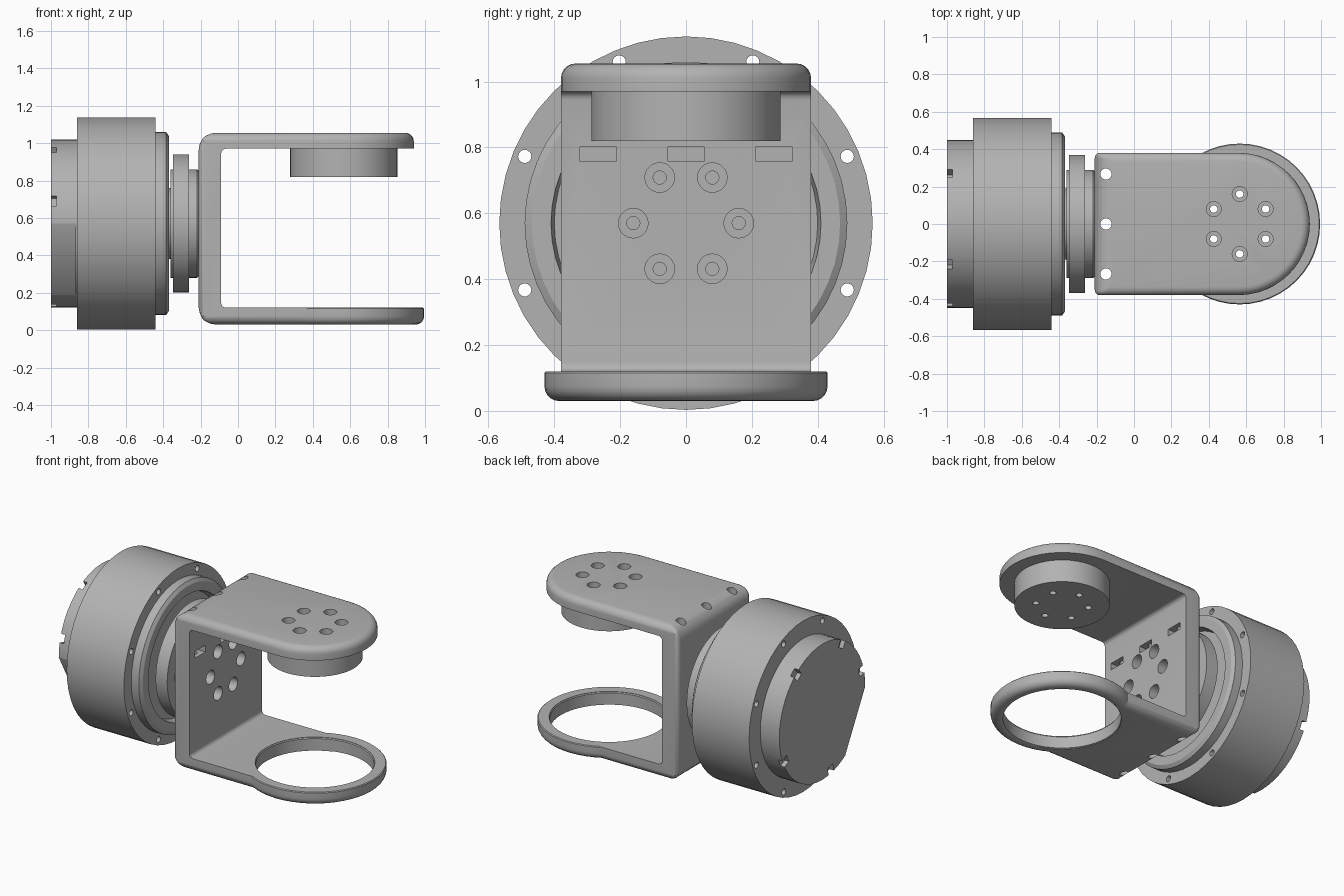
import bpy, bmesh, math
from mathutils import Matrix, Vector

if "Cube" in bpy.data.objects:
    bpy.data.objects.remove(bpy.data.objects["Cube"])

GREY = bpy.data.materials.new("light grey")
GREY.diffuse_color = (0.45, 0.45, 0.45, 1)
GREY.use_nodes = True
GREY.node_tree.nodes["Principled BSDF"].inputs["Base Color"].default_value = GREY.diffuse_color
MZ = 0.57          # height of the motor axis
HX = 0.565         # x position of the hinge axis


def make(name, bm):
    bmesh.ops.recalc_face_normals(bm, faces=bm.faces)
    me = bpy.data.meshes.new(name)
    bm.to_mesh(me)
    bm.free()
    me.materials.append(GREY)
    ob = bpy.data.objects.new(name, me)
    bpy.context.collection.objects.link(ob)
    return ob


def lathe(name, profile, axis, centre, n=48, closed=False):
    """Turn (position, radius) points round the X or Z axis."""
    bm = bmesh.new()
    c = Vector(centre)
    rings = []
    for t, r in profile:
        ring = []
        for i in range(n):
            a = 2 * math.pi * i / n
            u, v = r * math.cos(a), r * math.sin(a)
            ring.append(bm.verts.new(c + Vector((t, u, v) if axis == 'X' else (u, v, t))))
        rings.append(ring)
    pairs = list(zip(rings, rings[1:]))
    if closed:
        pairs.append((rings[-1], rings[0]))
    else:
        bm.faces.new(rings[0])
        bm.faces.new(rings[-1])
    for a, b in pairs:
        for i in range(n):
            j = (i + 1) % n
            bm.faces.new((a[i], a[j], b[j], b[i]))
    return make(name, bm)


def box(name, centre, size, rot=None):
    bm = bmesh.new()
    m = Matrix.Translation(centre) @ (rot or Matrix()) @ Matrix.Diagonal((*size, 1))
    bmesh.ops.create_cube(bm, size=1, matrix=m)
    return make(name, bm)


def rod(axis, centre, r, a, b, n=20):
    return lathe("cutter", [(a, r), (b, r)], axis, centre, n)


def bake(ob):
    dg = bpy.context.evaluated_depsgraph_get()
    me = bpy.data.meshes.new_from_object(ob.evaluated_get(dg))
    ob.modifiers.clear()
    ob.data = me


def cut(ob, cutters):
    for c in cutters:
        m = ob.modifiers.new("cut", 'BOOLEAN')
        m.operation, m.solver, m.object = 'DIFFERENCE', 'EXACT', c
        bake(ob)
        bpy.data.objects.remove(c)


def ring_points(count, r, start=0.0):
    return [(r * math.cos(start + 2 * math.pi * i / count),
             r * math.sin(start + 2 * math.pi * i / count)) for i in range(count)]


# Motor body with a stepped, recessed front flange
body = lathe("motor_body", [(-0.86, 0.567), (-0.44, 0.567), (-0.44, 0.49), (-0.385, 0.49),
                            (-0.37, 0.468), (-0.37, 0.41), (-0.42, 0.40)], 'X', (0, 0, MZ))
cut(body, [rod('X', (0, u, MZ + v), 0.02, -0.9, -0.4, 16)
           for u, v in ring_points(8, 0.53, math.pi / 8)])

# Rear cap with one flat side and edge notches
cap = lathe("motor_rear_cap", [(-1.0, 0.45), (-0.85, 0.45)], 'X', (0, 0, MZ))


def radial_box(deg, r, size, x):
    # angle measured upward from the front (-y) direction
    a = math.radians(180 - deg)
    return box("cutter", (x, r * math.cos(a), MZ + r * math.sin(a)), size,
               Matrix.Rotation(a, 4, 'X'))


cut(cap, [radial_box(-29, 0.494, (0.13, 0.2, 0.7), -0.935)]
    + [radial_box(d, 0.44, (0.06, 0.08, 0.055), -1.0) for d in (61, 15.5, -78, 127, 205)])

# Output shaft and coupling disc
lathe("output_shaft", [(-0.43, 0.19), (-0.35, 0.19)], 'X', (0, 0, MZ))
disc = lathe("coupling_disc", [(-0.362, 0.29), (-0.347, 0.29), (-0.347, 0.368), (-0.262, 0.368),
                               (-0.262, 0.29), (-0.22, 0.29), (-0.208, 0.28)], 'X', (0, 0, MZ))
bolts = ring_points(6, 0.16)
cut(disc, [rod('X', (0, u, MZ + v), 0.02, -0.30, -0.1, 16) for u, v in bolts])

# Bracket: rounded plan block, hollowed into a U
bm = bmesh.new()
plan = [(-0.21, 0.38), (-0.21, -0.38)]
for i in range(25):
    a = -math.pi / 2 + math.pi * i / 24
    plan.append((0.56 + 0.38 * math.cos(a), 0.38 * math.sin(a)))
low = bm.faces.new([bm.verts.new((x, y, 0.03)) for x, y in plan])
up = bmesh.ops.extrude_face_region(bm, geom=[low])["geom"]
bmesh.ops.translate(bm, verts=[v for v in up if isinstance(v, bmesh.types.BMVert)],
                    vec=(0, 0, 1.025))
weight = bm.edges.layers.float.new("bevel_weight_edge")
for e in bm.edges:
    p, q = (v.co for v in e.verts)
    back = max(p.x, q.x) < -0.2
    if abs(p.z - q.z) < 0.01:
        e[weight] = 1.0 if back else 0.5
    elif back:
        e[weight] = 0.3
bracket = make("bracket", bm)
bev = bracket.modifiers.new("round", 'BEVEL')
bev.limit_method, bev.width, bev.segments = 'WEIGHT', 0.09, 5
bake(bracket)

# Bracket opening with small inside fillets
bm = bmesh.new()
bmesh.ops.create_cube(bm, size=1, matrix=Matrix.Translation((0.71, 0, 0.545))
                      @ Matrix.Diagonal((1.6, 2, 0.85, 1)))
bmesh.ops.bevel(bm, geom=[e for e in bm.edges if all(v.co.x < 0 for v in e.verts)
                          and abs(e.verts[0].co.y - e.verts[1].co.y) > 1],
                offset=0.025, segments=4, profile=0.5, affect='EDGES')
cutters = [make("cutter", bm)]

# Bolt holes, long screw holes, nut slots and the ring opening
cutters += [rod('X', (0, u, MZ + v), 0.045, -0.3, 0.0) for u, v in bolts]
top_bolts = ring_points(6, 0.16, math.pi / 6)
cutters += [rod('Z', (HX + u, v, 0), 0.04, 0.9, 1.2) for u, v in top_bolts]
for y in (-0.267, 0, 0.267):
    cutters.append(rod('Z', (-0.15, y, 0), 0.03, -0.1, 1.2))
    cutters.append(box("cutter", (-0.13, y, 0.78), (0.12, 0.11, 0.045)))
cutters.append(rod('Z', (HX, 0, 0), 0.36, -0.1, 0.3, 48))
cut(bracket, cutters)

# Lower bearing ring with rounded outer bottom edge
arc = [(0.075 - 0.045 * math.sin(a), 0.385 + 0.045 * math.cos(a))
       for a in (math.pi / 2 * i / 5 for i in range(6))]
lathe("bearing_ring", [(0.12, 0.362), (0.12, 0.425), (0.115, 0.43)] + arc
      + [(0.03, 0.365), (0.035, 0.355), (0.112, 0.355)], 'Z', (HX, 0, 0), closed=True)

# Upper hub hanging under the top plate
hub = lathe("upper_hub", [(0.82, 0.287), (0.98, 0.287)], 'Z', (HX, 0, 0))
cut(hub, [rod('Z', (HX + u, v, 0), 0.02, 0.7, 1.1, 16) for u, v in top_bolts])

# Smooth the round surfaces, keep the hard edges
for ob in list(bpy.context.scene.objects):
    bpy.ops.object.select_all(action='DESELECT')
    ob.select_set(True)
    bpy.context.view_layer.objects.active = ob
    bpy.ops.object.shade_smooth_by_angle(angle=math.radians(30))
